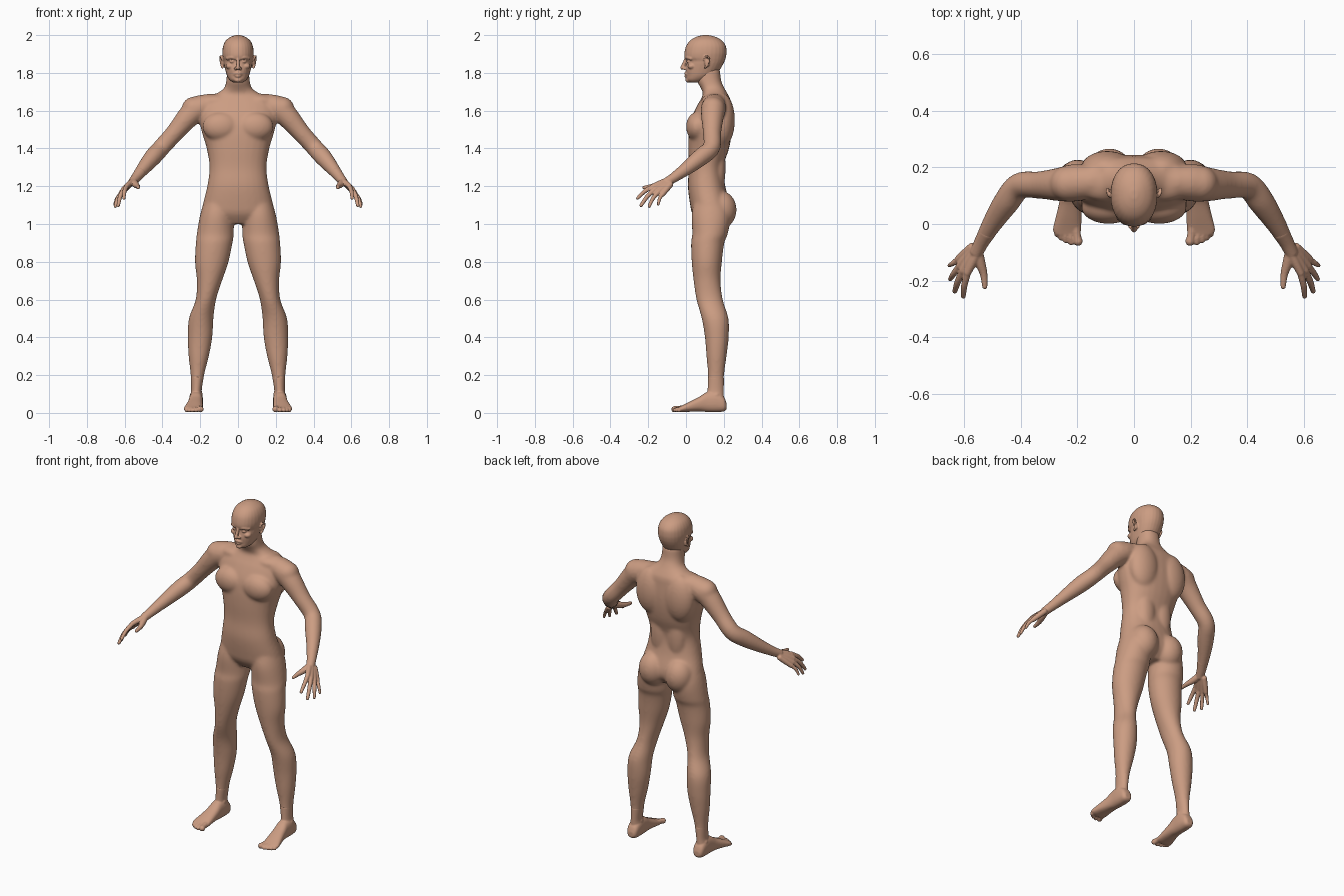
import bpy, bmesh, math
from mathutils import Vector, Matrix

skin = bpy.data.materials.new("warm skin")
skin.diffuse_color = (0.60, 0.335, 0.225, 1)
N = 28


def spline(rows, steps=5):
    """Smooth a list of number rows with a Catmull-Rom curve."""
    out = []
    for i in range(len(rows) - 1):
        p = [rows[max(i - 1, 0)], rows[i], rows[i + 1], rows[min(i + 2, len(rows) - 1)]]
        for k in range(steps):
            t = k / steps
            out.append([0.5 * (2 * b + (c - a) * t + (2 * a - 5 * b + 4 * c - d) * t * t
                               + (3 * b - a - 3 * c + d) * t ** 3) for a, b, c, d in zip(*p)])
    return out + [list(rows[-1])]


def skin_rings(bm, rings):
    rings = [[bm.verts.new(p) for p in r] for r in rings]
    n = len(rings[0])
    for a, b in zip(rings, rings[1:]):
        for i in range(n):
            bm.faces.new((a[i], a[(i + 1) % n], b[(i + 1) % n], b[i]))
    bm.faces.new(rings[0][::-1])
    bm.faces.new(rings[-1])


def loft(bm, rows, s=1, axis="z", power=2.0):
    """Rows: position on axis, centre x, half width, low and high depth."""
    rings = []
    for t, cx, hw, lo, hi in spline(rows):
        ring = []
        for k in range(N):
            a = 2 * math.pi * k / N
            c, d = (math.copysign(abs(f) ** (2 / power), f) for f in (math.cos(a), math.sin(a)))
            x, v = s * (cx + hw * c), (lo + hi) / 2 + (hi - lo) / 2 * d
            ring.append((x, v, t) if axis == "z" else (x, t, v))
        rings.append(ring)
    skin_rings(bm, rings)


def ball(bm, loc, size, s=1, tilt=0):
    m = Matrix.Translation((s * loc[0], loc[1], loc[2])) @ Matrix.Rotation(tilt, 4, "X") @ Matrix.Diagonal((*size, 1))
    bmesh.ops.create_uvsphere(bm, u_segments=24, v_segments=14, radius=1, matrix=m)


def tube(bm, rows, s=1):
    """Rows: x, y, z, radius; both ends rounded."""
    rows = spline(rows)
    pts = [Vector((s * r[0], r[1], r[2])) for r in rows]
    rings = []
    for i, p in enumerate(pts):
        d = (pts[min(i + 1, len(pts) - 1)] - pts[max(i - 1, 0)]).normalized()
        u = d.cross(Vector((0.31, 0.2, 0.93))).normalized()
        v = d.cross(u)
        rings.append([p + rows[i][3] * (u * math.cos(2 * math.pi * k / 16) + v * math.sin(2 * math.pi * k / 16))
                      for k in range(16)])
    skin_rings(bm, rings)
    for i in (0, -1):
        ball(bm, pts[i], (rows[i][3],) * 3)


def finish(bm, name, voxel, smooth):
    """Fuse the overlapping forms into one soft skin."""
    bmesh.ops.recalc_face_normals(bm, faces=bm.faces)
    me = bpy.data.meshes.new(name)
    bm.to_mesh(me)
    bm.free()
    ob = bpy.data.objects.new(name, me)
    bpy.context.collection.objects.link(ob)
    bpy.context.view_layer.objects.active = ob
    ob.select_set(True)
    r = ob.modifiers.new("fuse", "REMESH")
    r.mode, r.voxel_size, r.use_smooth_shade = "VOXEL", voxel, True
    m = ob.modifiers.new("soften", "SMOOTH")
    m.factor, m.iterations = 0.5, smooth
    for mod in ("fuse", "soften"):
        bpy.ops.object.modifier_apply(modifier=mod)
    ob.data.materials.clear()
    ob.data.materials.append(skin)
    bpy.ops.object.shade_smooth()
    ob.select_set(False)


# Torso and neck
body = bmesh.new()
loft(body, [(1.0, 0, .10, .07, .19), (1.05, 0, .19, .035, .23), (1.1, 0, .187, .022, .235),
            (1.2, 0, .163, .01, .208), (1.3, 0, .151, .015, .198), (1.4, 0, .166, .012, .228),
            (1.48, 0, .19, .014, .242), (1.55, 0, .205, .025, .245), (1.62, 0, .205, .055, .24),
            (1.66, 0, .18, .078, .235), (1.69, 0, .115, .09, .22), (1.72, 0, .074, .078, .203),
            (1.76, 0, .062, .058, .186), (1.82, 0, .058, .06, .18)], power=2.25)
# Legs
leg = [(1.15, .1, .07, .05, .2), (1.05, .112, .088, .03, .235), (.95, .12, .098, .033, .222),
       (.9, .126, .097, .027, .203), (.8, .139, .089, .03, .19), (.7, .151, .067, .04, .183),
       (.6, .17, .054, .055, .195), (.5, .195, .065, .083, .225), (.4, .201, .065, .1, .226),
       (.3, .208, .054, .108, .215), (.2, .215, .036, .116, .202), (.1, .221, .027, .113, .2),
       (.05, .222, .03, .11, .2)]
arm = [(.15, .15, 1.63, .06), (.215, .145, 1.61, .067), (.265, .14, 1.565, .06), (.335, .138, 1.483, .049),
       (.405, .135, 1.405, .047), (.45, .08, 1.355, .047), (.5, .005, 1.295, .037),
       (.54, -.065, 1.245, .027), (.552, -.09, 1.23, .024)]
for s in (-1, 1):
    loft(body, leg, s)
    tube(body, arm, s)
    ball(body, (.232, .143, 1.612), (.066, .064, .062), s)     # shoulder
    ball(body, (.09, .06, 1.515), (.098, .06, .078), s)        # chest
    ball(body, (.095, .195, 1.55), (.095, .064, .14), s)       # shoulder blade
    ball(body, (.055, .165, 1.3), (.06, .045, .16), s)         # lower back
    ball(body, (.087, .185, 1.075), (.083, .083, .1), s)       # buttock
    ball(body, (.105, .15, 1.65), (.1, .07, .04), s)           # upper shoulder slope
finish(body, "body", .007, 16)

# Head with face
head = bmesh.new()
loft(head, [(1.748, 0, .024, .022, .07), (1.762, 0, .043, .004, .11), (1.785, 0, .058, .002, .15),
            (1.815, 0, .067, -.001, .178), (1.845, 0, .074, .003, .196), (1.864, 0, .077, .005, .205),
            (1.882, 0, .081, -.008, .211), (1.91, 0, .083, -.008, .215), (1.945, 0, .078, .002, .21),
            (1.973, 0, .063, .024, .188), (1.991, 0, .038, .055, .155), (2.0, 0, .012, .09, .12)], power=2.15)
tube(head, [(0, -.001, 1.876, .008), (0, -.01, 1.85, .009), (0, -.02, 1.827, .0105)])   # nose
tube(head, [(-.024, .01, 1.79, .004), (-.01, -.002, 1.797, .006), (.01, -.002, 1.797, .006), (.024, .01, 1.79, .004)])
tube(head, [(-.02, .01, 1.787, .004), (0, -.002, 1.782, .007), (.02, .01, 1.787, .004)])
ball(head, (0, .012, 1.762), (.02, .016, .013))                # chin
for s in (-1, 1):
    ball(head, (.013, -.007, 1.823), (.008, .011, .008), s)    # nostril
    tube(head, [(.014, .003, 1.877, .008), (.034, .006, 1.882, .009), (.056, .026, 1.876, .009)], s)  # brow
    ball(head, (.031, .015, 1.86), (.014, .013, .009), s)      # eye
    ball(head, (.043, .03, 1.835), (.022, .022, .016), s)      # cheek
    ball(head, (.08, .11, 1.856), (.011, .013, .026), s, .15)  # ear
    tube(head, [(.084, .095, 1.868, .004), (.091, .102, 1.886, .005), (.095, .117, 1.886, .005),
                (.094, .124, 1.868, .005), (.089, .113, 1.843, .005), (.083, .102, 1.828, .006)], s)  # ear rim
finish(head, "head", .0038, 4)

# Hands: knuckle and fingertip of each finger
fingers = [((.589, -.172, 1.202), (.604, -.256, 1.137), .0115), ((.606, -.165, 1.184), (.634, -.238, 1.098), .0118),
           ((.617, -.148, 1.168), (.65, -.195, 1.093), .011), ((.621, -.124, 1.158), (.654, -.147, 1.104), .0098)]
# Feet: x at root, x at tip, y at tip and radius of each toe
toes = [(.206, .198, -.061, .0165), (.228, .222, -.064, .0115), (.244, .242, -.057, .011),
        (.259, .258, -.048, .0105), (.272, .272, -.036, .0105)]
foot_rows = [(.215, .222, .018, .02, .05), (.2, .222, .032, .008, .085), (.16, .222, .037, .004, .115),
             (.11, .223, .037, .005, .11), (.07, .226, .04, .008, .085), (.02, .232, .046, .006, .06),
             (-.02, .237, .05, .004, .04), (-.038, .235, .044, .008, .032)]
for s, side in ((-1, "right"), (1, "left")):
    hand = bmesh.new()
    tube(hand, [(.52, -.03, 1.27, .031), (.54, -.065, 1.245, .0265), (.556, -.098, 1.225, .024)], s)
    for i, (k, t, r) in enumerate(fingers):
        w = (.55 + .008 * i, -.095 + .004 * i, 1.233 - .008 * i)
        mid = [(a + b) / 2 for a, b in zip(k, t)]
        tube(hand, [(*w, .016), (*[(a + b) / 2 for a, b in zip(w, k)], .0155), (*k, .0135)], s)
        tube(hand, [(*k, r + .001), (mid[0] + .004, mid[1] - .004, mid[2] + .004, r), (*t, r - .0025)], s)
    tube(hand, [(.552, -.1, 1.225, .018), (.543, -.14, 1.21, .018), (.532, -.178, 1.2, .0135),
                (.528, -.222, 1.193, .0095)], s)               # thumb
    finish(hand, side + "_hand", .0038, 4)

    foot = bmesh.new()
    loft(foot, foot_rows, s, "y", 2.4)
    loft(foot, [(.19, .2155, .034, .116, .201), (.12, .22, .028, .114, .2), (.08, .222, .033, .108, .2),
                (.03, .222, .032, .1, .2)], s)                 # ankle
    ball(foot, (.2, .15, .1), (.012, .018, .018), s)
    ball(foot, (.244, .16, .09), (.012, .018, .018), s)
    for x0, x1, y, r in toes:
        tube(foot, [(x0, -.015, .024, r), ((x0 + x1) / 2, y * .7, .022, r * .9), (x1, y, r + .003, r)], s)
    finish(foot, side + "_foot", .0038, 4)
